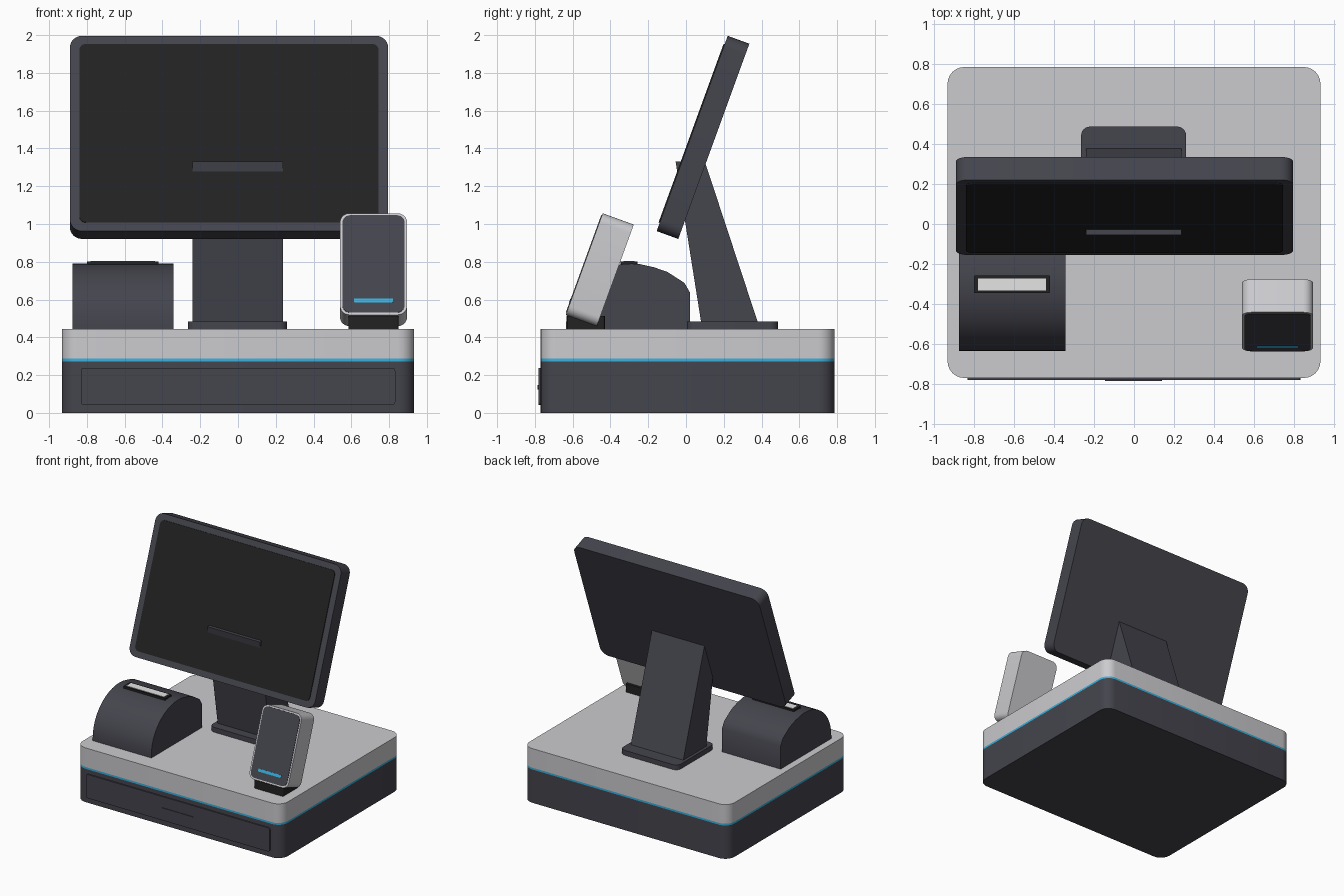
import bpy, bmesh
from math import sin, cos, pi, radians
from mathutils import Matrix, Vector

old = bpy.data.objects.get("Cube")
if old:
    bpy.data.objects.remove(old, do_unlink=True)


def material(name, r, g, b):
    m = bpy.data.materials.new(name)
    m.use_nodes = True
    m.diffuse_color = (r, g, b, 1)
    m.node_tree.nodes["Principled BSDF"].inputs["Base Color"].default_value = (r, g, b, 1)
    return m


CHARCOAL = material("charcoal", 0.058, 0.058, 0.074)
GREY = material("light_grey", 0.6, 0.6, 0.625)
BLACK = material("glass_black", 0.016, 0.016, 0.017)
BLUE = material("accent_blue", 0.04, 0.44, 0.74)
PAPER = material("paper_white", 0.78, 0.78, 0.78)


def prism(name, outline, depth, mat, matrix):
    """Extrude a flat outline by depth, centred on its local z."""
    bm = bmesh.new()
    face = bm.faces.new([bm.verts.new((x, y, -depth / 2)) for x, y in outline])
    ext = bmesh.ops.extrude_face_region(bm, geom=[face])
    top = [v for v in ext["geom"] if isinstance(v, bmesh.types.BMVert)]
    bmesh.ops.translate(bm, verts=top, vec=(0, 0, depth))
    bmesh.ops.recalc_face_normals(bm, faces=bm.faces)
    mesh = bpy.data.meshes.new(name)
    bm.to_mesh(mesh)
    bm.free()
    mesh.materials.append(mat)
    ob = bpy.data.objects.new(name, mesh)
    bpy.context.collection.objects.link(ob)
    ob.matrix_world = matrix
    bpy.ops.object.select_all(action="DESELECT")
    ob.select_set(True)
    bpy.context.view_layer.objects.active = ob
    bpy.ops.object.shade_smooth_by_angle(angle=radians(40))
    return ob


def rounded(w, h, r, steps=6):
    """Rounded rectangle outline, counter-clockwise."""
    pts = []
    for k, (sx, sy) in enumerate([(1, 1), (-1, 1), (-1, -1), (1, -1)]):
        for i in range(steps + 1):
            a = (k + i / steps) * pi / 2
            pts.append((sx * (w / 2 - r) + r * cos(a), sy * (h / 2 - r) + r * sin(a)))
    return pts


def slab(name, size, r, mat, frame, offset=(0, 0, 0)):
    """Rounded slab placed at an offset inside a tilted frame."""
    return prism(name, rounded(size[0], size[1], r), size[2], mat,
                 frame @ Matrix.Translation(offset))


def frame(loc, tilt=0):
    return Matrix.Translation(Vector(loc)) @ Matrix.Rotation(radians(tilt), 4, "X")


def side_profile(name, pts, x0, x1, mat):
    """Extrude a (y, z) profile between two x positions."""
    axes = Matrix(((0, 0, 1, (x0 + x1) / 2), (1, 0, 0, 0), (0, 1, 0, 0), (0, 0, 0, 1)))
    return prism(name, pts, x1 - x0, mat, axes)


# Cash drawer base: dark box, accent band, light lid
for name, z0, z1, mat in [("drawer_body", 0, 0.273, CHARCOAL),
                          ("accent_band", 0.273, 0.288, BLUE),
                          ("base_lid", 0.288, 0.445, GREY)]:
    slab(name, (1.865, 1.555, z1 - z0), 0.085, mat, frame((0, 0.0075, (z0 + z1) / 2)))

# Drawer front and pull
drawer = frame((0, -0.77, 0.14), 90)
slab("drawer_front", (1.665, 0.195, 0.02), 0.015, CHARCOAL, drawer)
slab("drawer_pull", (0.285, 0.022, 0.03), 0.006, CHARCOAL, drawer, (-0.003, -0.004, 0))

# Display stand
slab("stand_foot", (0.525, 0.482, 0.04), 0.045, CHARCOAL, frame((-0.002, 0.246, 0.465)))
side_profile("stand_neck", [(0.08, 0.48), (0.38, 0.48), (0.1, 1.33), (-0.055, 1.33)],
             -0.24, 0.237, CHARCOAL)

# Tilted display
display = frame((-0.0475, 0.09, 1.4585), 70)
slab("display_body", (1.685, 1.1, 0.122), 0.065, CHARCOAL, display)
slab("display_glass", (1.585, 1.005, 0.009), 0.035, BLACK, display, (0, 0, 0.0625))

# Receipt printer: curved front, sloping back
arc = [(-0.29 - 0.345 * cos(i * pi / 24), 0.47 + 0.32 * sin(i * pi / 24)) for i in range(13)]
back = [(-0.246, 0.788), (-0.17, 0.771), (-0.098, 0.746), (-0.008, 0.688),
        (0.022, 0.635), (0.022, 0.44)]
side_profile("printer_body", [(-0.635, 0.44)] + arc + back, -0.875, -0.342, CHARCOAL)
slot = frame((-0.61, -0.302, 0.79))
slab("paper_slot", (0.38, 0.088, 0.024), 0.006, BLACK, slot)
slab("receipt_paper", (0.34, 0.06, 0.008), 0.003, PAPER, slot, (0, 0, 0.011))

# Card terminal
slab("terminal_foot", (0.265, 0.2, 0.07), 0.01, BLACK, frame((0.717, -0.53, 0.478)))
terminal = frame((0.7175, -0.4565, 0.758), 70)
slab("terminal_body", (0.355, 0.572, 0.175), 0.05, GREY, terminal)
slab("terminal_face", (0.33, 0.548, 0.008), 0.042, CHARCOAL, terminal, (0, 0, 0.0875))
slab("terminal_light", (0.207, 0.022, 0.006), 0.005, BLUE, terminal, (0, -0.207, 0.091))
